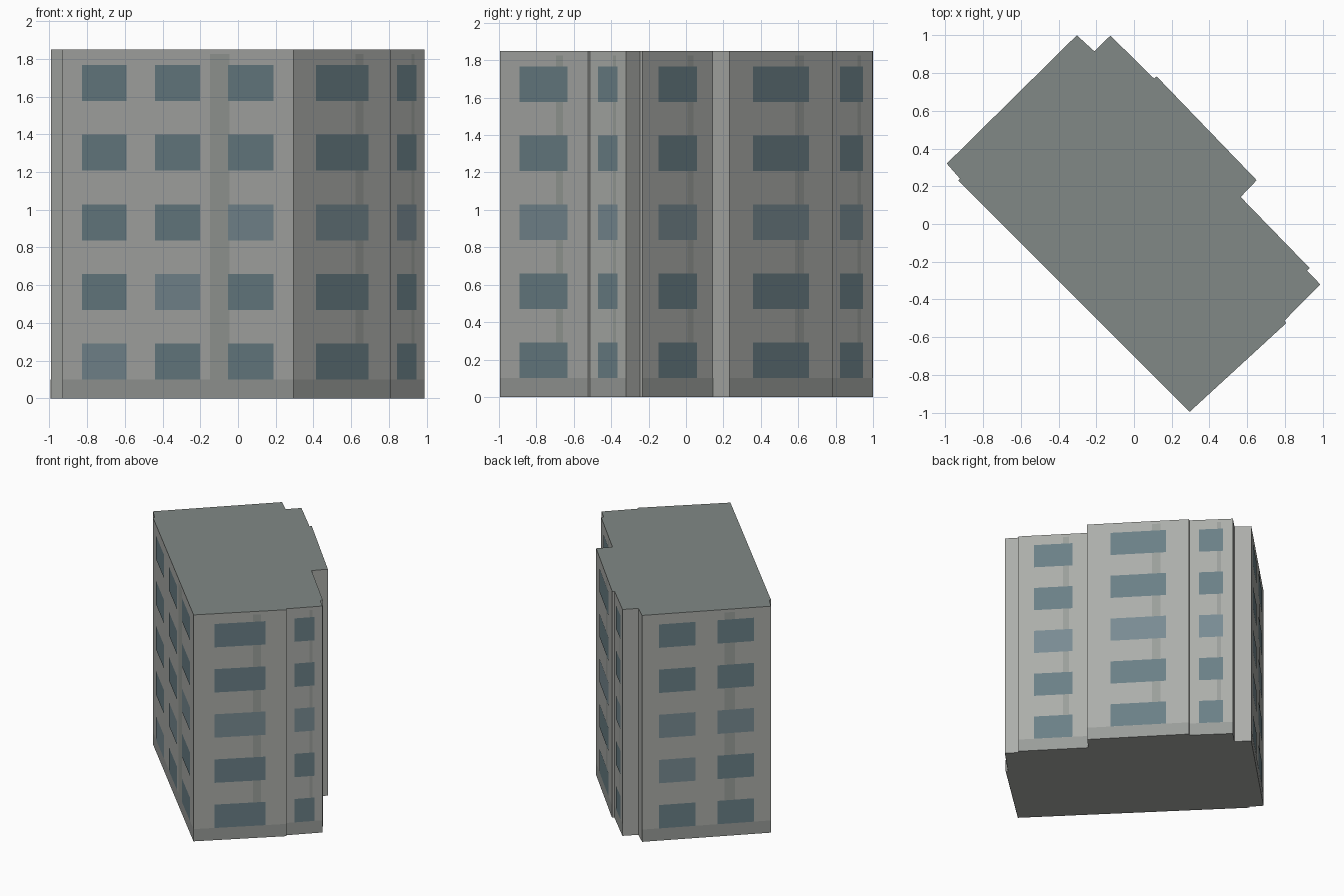
import bpy, bmesh
from mathutils import Vector

if "Cube" in bpy.data.objects:
    bpy.data.objects.remove(bpy.data.objects["Cube"])

H = 1.85

# Footprint, counter-clockwise: x, y, number of window columns on the wall starting here
PLAN = [
    (0.295, -0.995, 1), (0.807, -0.525, 0), (0.797, -0.512, 1),
    (0.987, -0.32, 0), (0.917, -0.247, 0), (0.93, -0.233, 1),
    (0.565, 0.143, 0), (0.65, 0.232, 1), (0.12, 0.782, 0),
    (0.107, 0.77, 1), (-0.125, 0.998, 0), (-0.21, 0.915, 0),
    (-0.303, 1.0, 2), (-0.992, 0.32, 0), (-0.922, 0.24, 0), (-0.93, 0.23, 3),
]
# Per column count: window spans along the wall, and lighter panes (floor, column)
SPANS = {1: [(.227, .773)],
         2: [(.131, .415), (.585, .87)],
         3: [(.086, .278), (.402, .597), (.718, .914)]}
LIGHT = {1: {(2, 0)}, 2: {(2, 0), (2, 1), (1, 0)}, 3: {(0, 0), (1, 1), (2, 2)}}


def material(name, color):
    m = bpy.data.materials.new(name)
    m.diffuse_color = (*color, 1)
    m.use_nodes = True
    m.node_tree.nodes["Principled BSDF"].inputs["Base Color"].default_value = m.diffuse_color
    return m


def finish(name, bm, *mats):
    mesh = bpy.data.meshes.new(name)
    bm.to_mesh(mesh)
    bm.free()
    for m in mats:
        mesh.materials.append(m)
    bpy.context.collection.objects.link(bpy.data.objects.new(name, mesh))


def panel(bm, wall, u0, u1, z0, z1, off):
    """Flat rectangle lying on a wall between fractions u0 and u1."""
    a, b = wall
    d = b - a
    n = Vector((d.y, -d.x, 0)).normalized() * off
    pts = [a + d * u + n + Vector((0, 0, z))
           for u, z in ((u0, z0), (u1, z0), (u1, z1), (u0, z1))]
    bm.faces.new([bm.verts.new(p) for p in pts])


# Building body with a darker roof face
bm = bmesh.new()
base = bm.faces.new([bm.verts.new((x, y, 0)) for x, y, _ in PLAN])
top = bmesh.ops.extrude_face_region(bm, geom=[base], use_keep_orig=True)
bmesh.ops.translate(bm, vec=(0, 0, H),
                    verts=[g for g in top["geom"] if isinstance(g, bmesh.types.BMVert)])
bmesh.ops.recalc_face_normals(bm, faces=bm.faces)
for f in bm.faces:
    f.material_index = 1 if f.normal.z > 0.5 else 0
finish("building_body", bm, material("wall", (.41, .42, .40)),
       material("roof", (.22, .25, .237)))

# Wall dressing: plinth, vertical stripe, windows
plinth, stripes, panes, light_panes = (bmesh.new() for _ in range(4))
for i, (x, y, cols) in enumerate(PLAN):
    if not cols:
        continue
    nx, ny, _ = PLAN[(i + 1) % len(PLAN)]
    wall = (Vector((x, y, 0)), Vector((nx, ny, 0)))
    panel(plinth, wall, 0, 1, 0, 0.1, 0.001)
    panel(stripes, wall, .638, .722, 0.1, 1.825, 0.001)
    for floor in range(5):
        z = 0.1 + 0.369 * floor
        for c, (u0, u1) in enumerate(SPANS[cols]):
            bm = light_panes if (floor, c) in LIGHT[cols] else panes
            panel(bm, wall, u0, u1, z, z + 0.191, 0.002)

finish("plinth_bands", plinth, material("plinth", (.32, .335, .32)))
finish("wall_stripes", stripes, material("stripe", (.325, .345, .325)))
finish("windows", panes, material("glass", (.145, .215, .24)))
finish("light_windows", light_panes, material("light_glass", (.19, .26, .29)))
